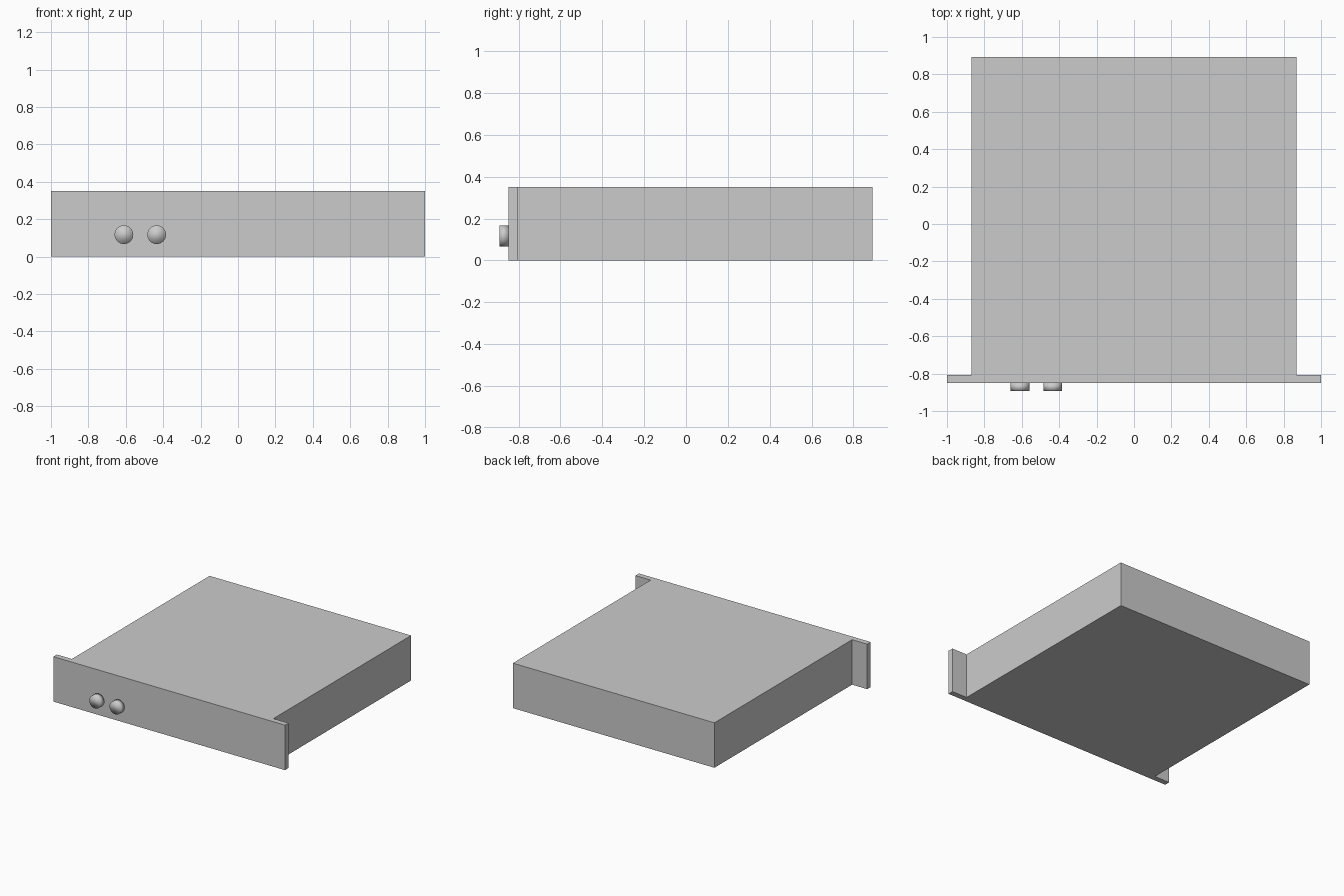
import bpy
import bmesh
from mathutils import Matrix

if "Cube" in bpy.data.objects:
    bpy.data.objects.remove(bpy.data.objects["Cube"])

HEIGHT = 0.351
FRONT, FLANGE_BACK, BACK = -0.849, -0.806, 0.892
KNOB_TIP = -0.892


def make_object(name, bm):
    bmesh.ops.recalc_face_normals(bm, faces=bm.faces)
    mesh = bpy.data.meshes.new(name)
    bm.to_mesh(mesh)
    bm.free()
    obj = bpy.data.objects.new(name, mesh)
    bpy.context.collection.objects.link(obj)
    return obj


# Rack case: T-shaped plan (mounting ears at the front) extruded upward
half = [(1.0, FRONT), (1.0, FLANGE_BACK), (0.87, FLANGE_BACK), (0.87, BACK)]
plan = half + [(-x, y) for x, y in reversed(half)]
bm = bmesh.new()
base = bm.faces.new([bm.verts.new((x, y, 0)) for x, y in plan])
top = bmesh.ops.extrude_face_region(bm, geom=[base], use_keep_orig=True)
bmesh.ops.translate(bm, vec=(0, 0, HEIGHT),
                    verts=[v for v in top["geom"] if isinstance(v, bmesh.types.BMVert)])
make_object("rack_case", bm)


# Round front buttons, softly shaded across rim and cap
def button(name, x, z=0.117, radius=0.05):
    bm = bmesh.new()
    place = Matrix.Translation((x, (FRONT + KNOB_TIP) / 2, z)) @ Matrix.Rotation(1.5707963, 4, 'X')
    bmesh.ops.create_cone(bm, cap_ends=True, segments=32, radius1=radius,
                          radius2=radius, depth=FRONT - KNOB_TIP, matrix=place)
    for face in bm.faces:
        face.smooth = True
    make_object(name, bm)


for name, x in (("left_button", -0.61), ("right_button", -0.435)):
    button(name, x)
